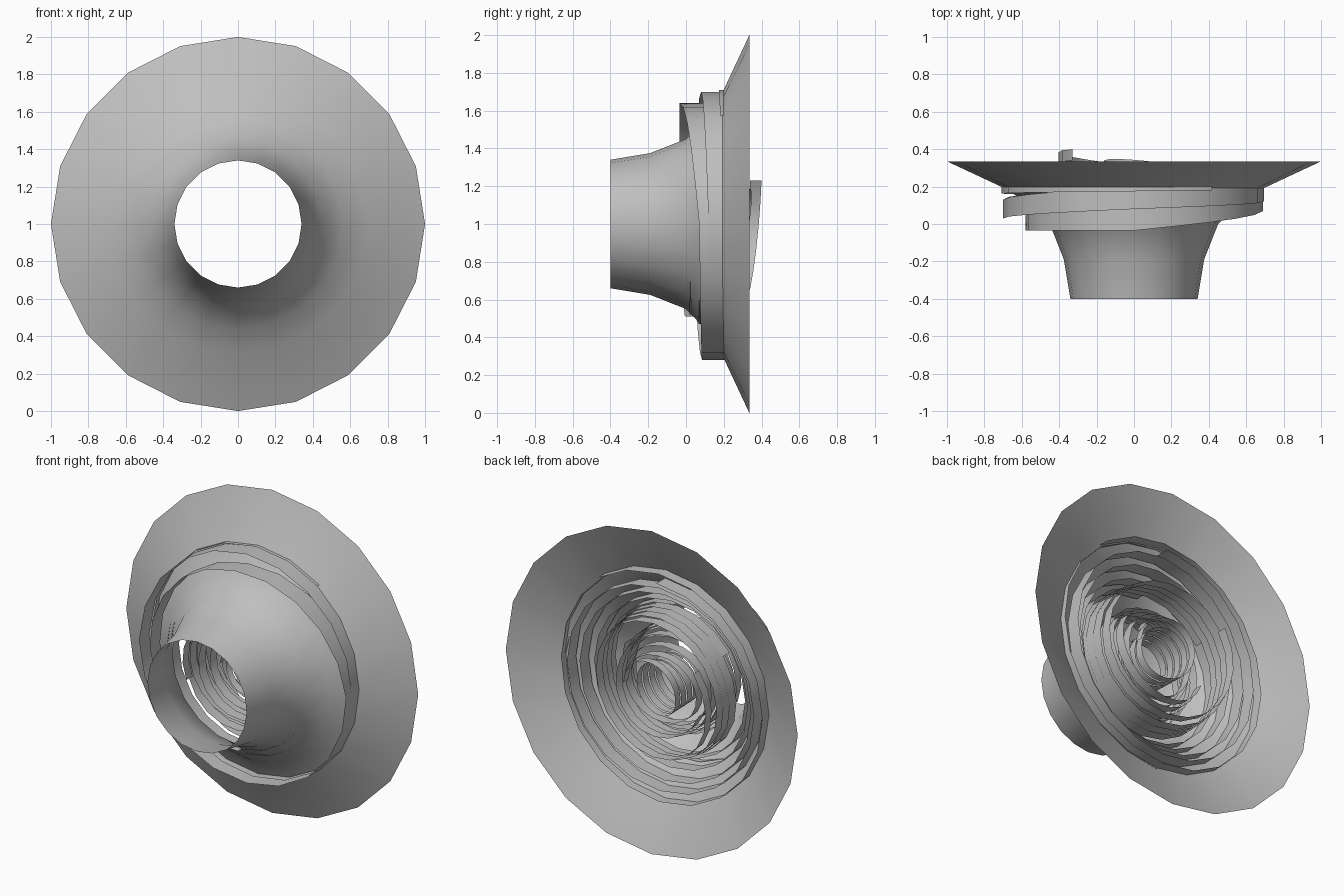
import bpy, bmesh, math

if "Cube" in bpy.data.objects:
    bpy.data.objects.remove(bpy.data.objects["Cube"])

SIDES = 20

metal = bpy.data.materials.new("plain grey")
metal.diffuse_color = (0.52, 0.52, 0.52, 1)
metal.use_nodes = True
metal.node_tree.nodes["Principled BSDF"].inputs["Base Color"].default_value = metal.diffuse_color


def sheet(name, rows, closed=False):
    """Skin neighbouring rows of points into one open sheet."""
    bm = bmesh.new()
    grid = [[bm.verts.new(p) for p in row] for row in rows]
    pairs = list(zip(grid, grid[1:]))
    if closed:
        pairs.append((grid[-1], grid[0]))
    for a, b in pairs:
        for i in range(len(a) - 1):
            bm.faces.new((a[i], a[i + 1], b[i + 1], b[i]))
    for f in bm.faces:
        f.smooth = True
    mesh = bpy.data.meshes.new(name)
    bm.to_mesh(mesh)
    bm.free()
    mesh.materials.append(metal)
    obj = bpy.data.objects.new(name, mesh)
    bpy.context.collection.objects.link(obj)
    return obj


def polar(r, y, a):
    return (r * math.cos(a), y, 1 + r * math.sin(a))


def ribbon(name, start, keys, tilt=0.0, phase=0.0):
    """Coiled strip; keys are (turns, radius, front y, width)."""
    rows = []
    for (t0, *k0), (t1, *k1) in zip(keys, keys[1:]):
        n = max(1, round((t1 - t0) * SIDES))
        for i in range(n + (t1 == keys[-1][0])):
            f = i / n
            r, y, w = (p + (q - p) * f for p, q in zip(k0, k1))
            a = math.radians(start) - (t0 + (t1 - t0) * f) * math.tau
            y += tilt * math.cos(a - phase)
            rows.append([polar(r, y, a), polar(r, y + w, a)])
    return sheet(name, rows)


# flared horn with an open neck
profile = [(0.34, -0.40), (0.375, -0.19), (0.45, 0.0), (0.56, 0.105),
           (0.69, 0.19), (1.0, 0.335)]
sheet("horn", [[polar(r, y, math.tau * i / SIDES) for r, y in profile]
               for i in range(SIDES)], closed=True)

# large coil wrapped round the horn, its last turns passing inside the wall
ribbon("outer_coil", 270, [
    (0, 0.49, 0.0, 0.09), (0.25, 0.58, -0.035, 0.10), (0.5, 0.64, -0.035, 0.125),
    (0.75, 0.69, 0.07, 0.13), (1.0, 0.72, 0.085, 0.12), (1.25, 0.70, 0.03, 0.10),
    (1.5, 0.70, 0.08, 0.12), (1.75, 0.695, 0.12, 0.11), (2.0, 0.705, 0.15, 0.11),
    (2.6, 0.71, 0.18, 0.09)])

# nested coils inside the horn
ribbon("wide_coil", 90, [(0, 0.46, 0.01, 0.09), (1, 0.50, 0.05, 0.09),
                         (2, 0.56, 0.11, 0.09), (3, 0.62, 0.16, 0.09),
                         (4, 0.66, 0.19, 0.09)], 0.015, 1.0)
ribbon("middle_coil", 145, [(0, 0.45, 0.06, 0.07), (3, 0.43, 0.22, 0.07),
                            (4, 0.40, 0.30, 0.06)], 0.04, 2.5)
ribbon("inner_coil", 200, [(0, 0.34, -0.04, 0.06), (2, 0.32, 0.07, 0.07),
                           (4, 0.29, 0.21, 0.06)], 0.04, -1.0)
ribbon("small_coil", 20, [(0, 0.37, 0.0, 0.07), (2, 0.28, 0.09, 0.07),
                          (4, 0.21, 0.22, 0.06)], 0.04, 0.8)
ribbon("core_coil", 180, [(0, 0.155, 0.02, 0.05), (4, 0.16, 0.26, 0.05),
                          (4.5, 0.21, 0.29, 0.05)], 0.03, 2.5)
